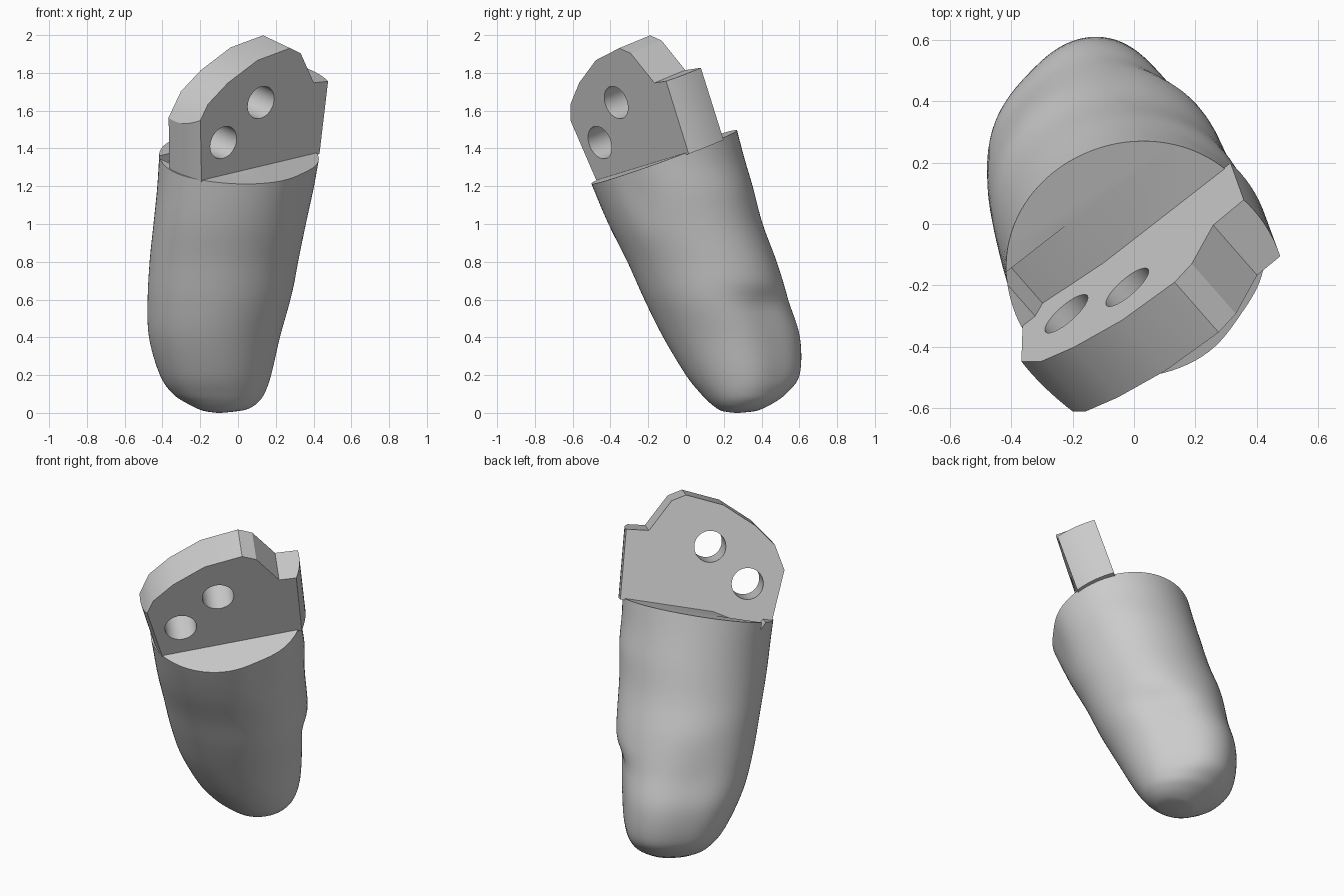
import bpy, bmesh, math
from mathutils import Vector, Matrix

if "Cube" in bpy.data.objects:
    bpy.data.objects.remove(bpy.data.objects["Cube"])

grey = bpy.data.materials.new("plain_grey")
grey.use_nodes = True
grey.diffuse_color = (0.6, 0.6, 0.6, 1)
grey.node_tree.nodes["Principled BSDF"].inputs["Base Color"].default_value = (0.6, 0.6, 0.6, 1)

# Tilted frame of the flat cut: u along the tab, v across it, w up the finger
W = Vector((0.05, -0.37, 1)).normalized()
U = Vector((0.63, 0.49, 0.15))
U = (U - W * U.dot(W)).normalized()
V = W.cross(U)
O = Vector((0, -0.11, 1.357))
FRAME = Matrix.Translation(O) @ Matrix((U, V, W)).transposed().to_4x4()


def make(name, bm):
    bmesh.ops.recalc_face_normals(bm, faces=bm.faces)
    mesh = bpy.data.meshes.new(name)
    bm.to_mesh(mesh)
    bm.free()
    mesh.materials.append(grey)
    ob = bpy.data.objects.new(name, mesh)
    bpy.context.collection.objects.link(ob)
    return ob


def prism(name, outline, v0, v1):
    """Extrude a (u, w) outline across v in the tilted frame."""
    bm = bmesh.new()
    face = bm.faces.new([bm.verts.new((u, v0, w)) for u, w in outline])
    new = bmesh.ops.extrude_face_region(bm, geom=[face])["geom"]
    bmesh.ops.translate(bm, vec=(0, v1 - v0, 0),
                        verts=[g for g in new if isinstance(g, bmesh.types.BMVert)])
    bm.transform(FRAME)
    return make(name, bm)


def cone(name, r0, r1, depth, matrix):
    bm = bmesh.new()
    bmesh.ops.create_cone(bm, cap_ends=True, segments=96, radius1=r0, radius2=r1,
                          depth=depth, matrix=FRAME @ matrix)
    return make(name, bm)


def cut(ob, tool, operation="DIFFERENCE"):
    """Apply a boolean and drop the tool."""
    tool.hide_render = True
    mod = ob.modifiers.new("cut", "BOOLEAN")
    mod.operation, mod.object, mod.solver = operation, tool, "EXACT"
    activate(ob)
    bpy.ops.object.modifier_apply(modifier=mod.name)
    bpy.data.objects.remove(tool)


def activate(ob):
    bpy.ops.object.select_all(action="DESELECT")
    ob.select_set(True)
    bpy.context.view_layer.objects.active = ob


def ease(a, b, t):
    t = min(1, max(0, (t - a) / (b - a)))
    return t * t * (3 - 2 * t)


def spline(p, t):
    a, b, c, d = p
    return 0.5 * (2 * b + (c - a) * t + (2 * a - 5 * b + 4 * c - d) * t ** 2
                  + (3 * b - a - 3 * c + d) * t ** 3)


def swells(z):
    """Local swellings and hollows at height z: (angle, width, amount)."""
    return [
        (0.75, 0.5, -0.1 * ease(0.7, 0.55, z) * ease(0.02, 0.2, z)),    # nail
        (0.75, 0.5, 0.03 * ease(0.6, 0.78, z) * ease(1.35, 1.15, z)),   # above nail
        (2.36, 0.5, -0.08 * ease(0.9, 0.5, z)),                         # flat back side
        (3.93, 0.4, 0.04),                                              # fuller front side
        (5.76, 0.3, -0.04 * ease(0.9, 1.2, z)),                         # slimmer near the cut
    ]


def swell_factor(angle, bumps):
    f = 1
    for centre, width, amount in bumps:
        off = (angle - centre + math.pi) % (2 * math.pi) - math.pi
        f += amount * math.exp(-(off / width) ** 2)
    return f


# Finger body: level sections (z, x min, x max, y min, y max)
rows = [
    (0.0, -0.11, -0.09, 0.26, 0.28),
    (0.008, -0.17, -0.01, 0.2, 0.36),
    (0.02, -0.21, 0.05, 0.17, 0.4),
    (0.05, -0.27, 0.1, 0.13, 0.46),
    (0.1, -0.345, 0.14, 0.08, 0.53),
    (0.2, -0.415, 0.178, 0.0, 0.605),
    (0.4, -0.473, 0.225, -0.12, 0.608),
    (0.6, -0.48, 0.28, -0.22, 0.545),
    (0.8, -0.468, 0.317, -0.31, 0.48),
    (1.0, -0.447, 0.358, -0.41, 0.405),
    (1.2, -0.427, 0.402, -0.495, 0.352),
    (1.4, -0.415, 0.44, -0.57, 0.295),
    (1.7, -0.4, 0.5, -0.69, 0.22),
]
padded = [rows[0]] + rows + [rows[-1]]
sections = [[spline(p, k / 6) for p in zip(*padded[i:i + 4])]
            for i in range(len(rows) - 1) for k in range(6)] + [rows[-1]]
SIDES = 96
bm = bmesh.new()
rings = []
for z, x0, x1, y0, y1 in sections:
    bumps = swells(z)
    ring = []
    for k in range(SIDES):
        a = 2 * math.pi * k / SIDES
        f = swell_factor(a, bumps)
        ring.append(bm.verts.new(((x0 + x1 + f * (x1 - x0) * math.cos(a)) / 2,
                                  (y0 + y1 + f * (y1 - y0) * math.sin(a)) / 2, z)))
    rings.append(ring)
for low, high in zip(rings, rings[1:]):
    for k in range(SIDES):
        n = (k + 1) % SIDES
        bm.faces.new((low[k], low[n], high[n], high[k]))
bm.faces.new(rings[0][::-1])
bm.faces.new(rings[-1])
# Slice the top flat along the tilted plane
res = bmesh.ops.bisect_plane(bm, geom=bm.verts[:] + bm.edges[:] + bm.faces[:],
                             plane_co=O, plane_no=W, clear_outer=True)
rim = [g for g in res["geom_cut"] if isinstance(g, bmesh.types.BMEdge)]
bmesh.ops.contextual_create(bm, geom=rim)
body = make("finger_body", bm)

# Shallow ramped recess beside the tab
cut(body, prism("recess_cutter", [(-0.38, 0.02), (-0.375, 0), (-0.34, -0.06),
                                  (-0.087, 0), (-0.08, 0.02)], 0.05, 0.23))

# Mounting tab: faceted plate, trimmed to the round finger outline
tab = prism("mounting_tab", [
    (-0.55, -0.1), (-0.55, 0.12), (-0.426, 0.337), (-0.375, 0.426), (-0.244, 0.521),
    (-0.047, 0.61), (0.173, 0.635), (0.248, 0.591), (0.349, 0.404), (0.6, 0.38),
    (0.6, -0.1)], -0.178, 0.05)
cut(tab, cone("tab_trim", 0.44, 0.495, 0.71, Matrix.Translation((0.01, 0, 0.345))), "INTERSECT")

# Two bolt holes through the tab
for u, w in ((-0.01, 0.364), (-0.255, 0.186)):
    cut(tab, cone("hole_cutter", 0.09, 0.09, 1,
                  Matrix.Translation((u, 0, w)) @ Matrix.Rotation(math.pi / 2, 4, "X")))

for ob in (body, tab):
    activate(ob)
    bpy.ops.object.shade_smooth_by_angle(angle=math.radians(25))
